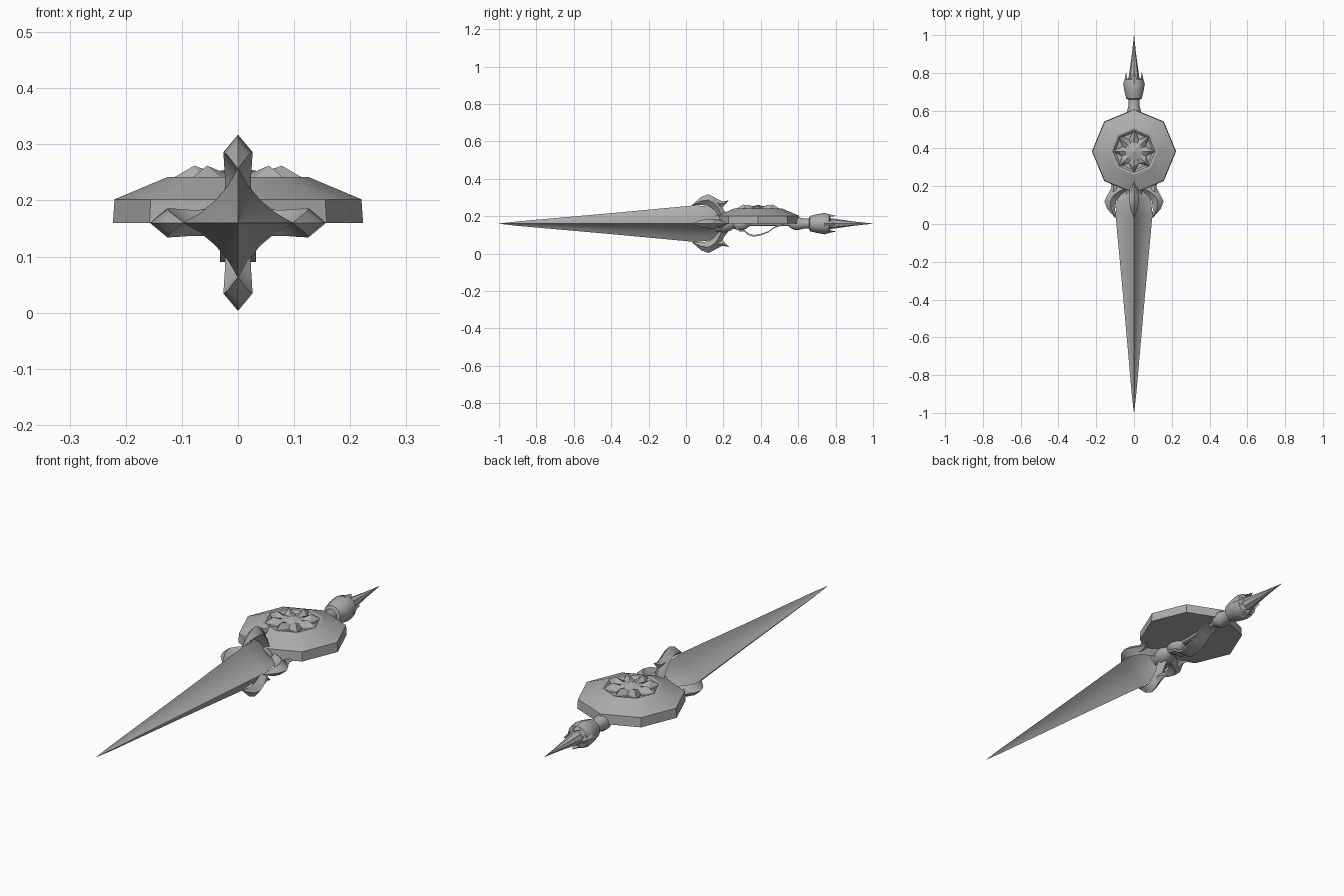
import bpy, bmesh, math
from mathutils import Vector, Matrix

if "Cube" in bpy.data.objects:
    bpy.data.objects.remove(bpy.data.objects["Cube"])

AXIS_Z = 0.16      # height of the lance axis
SHIELD_Y = 0.385   # centre of the octagonal guard

steel = bpy.data.materials.new("grey_steel")
steel.diffuse_color = (0.42, 0.42, 0.42, 1)
steel.use_nodes = True
steel.node_tree.nodes["Principled BSDF"].inputs["Base Color"].default_value = steel.diffuse_color


def finish(name, bm, angle=30):
    bmesh.ops.remove_doubles(bm, verts=bm.verts, dist=1e-5)
    bmesh.ops.recalc_face_normals(bm, faces=bm.faces)
    me = bpy.data.meshes.new(name)
    bm.to_mesh(me)
    bm.free()
    me.materials.append(steel)
    ob = bpy.data.objects.new(name, me)
    bpy.context.collection.objects.link(ob)
    bpy.ops.object.select_all(action='DESELECT')
    ob.select_set(True)
    bpy.context.view_layer.objects.active = ob
    bpy.ops.object.shade_smooth_by_angle(angle=math.radians(angle))
    return ob


def loft(bm, rings):
    """Skin a list of equal-length rings and cap both ends."""
    loops = [[bm.verts.new(p) for p in r] for r in rings]
    n = len(loops[0])
    for a, b in zip(loops, loops[1:]):
        for i in range(n):
            j = (i + 1) % n
            bm.faces.new((a[i], a[j], b[j], b[i]))
    bm.faces.new(loops[0])
    bm.faces.new(loops[-1])


def lathe(name, profile, sides=10):
    """Turn (y, radius) points about the lance axis."""
    bm = bmesh.new()
    loft(bm, [[(r * math.cos(2 * math.pi * k / sides), y,
                AXIS_Z + r * math.sin(2 * math.pi * k / sides))
               for k in range(sides)] for y, r in profile])
    return finish(name, bm, 40)


# Blade: four-edged hollow-ground cross-section
quarter = [(1, 0), (.7, .17), (.41, .41), (.17, .7)]
section = []
for k in range(4):
    c, s = round(math.cos(k * math.pi / 2)), round(math.sin(k * math.pi / 2))
    section += [(x * c - z * s, x * s + z * c) for x, z in quarter]
bm = bmesh.new()
loft(bm, [[(x * r, y, AXIS_Z + z * r) for x, z in section]
          for y, r in [(-1, .0006), (-.9, .012), (-.4, .056), (.05, .098),
                       (.13, .09), (.19, .045)]])
finish("blade", bm)

# Claws: (outer y, outer r, inner y, inner r, half width)
claw_stations = [
    (.03, .098, .031, .097, .001), (.08, .142, .08, .1, .019),
    (.12, .157, .12, .095, .026), (.155, .14, .15, .075, .025),
    (.18, .11, .165, .05, .023), (.205, .07, .17, .03, .024),
    (.235, .03, .18, .0, .022)]
for k, side in enumerate(("top", "left", "bottom", "right")):
    bm = bmesh.new()
    rings = []
    for yo, ro, yi, ri, w in claw_stations:
        ym, rm = (yo + yi) / 2, (ro + ri) / 2
        rings.append([(0, yo, ro), (w, ym, rm), (0, yi, ri), (-w, ym, rm)])
    loft(bm, rings)
    # swept-back spur
    loft(bm, [[(0, .155, .138), (.018, .17, .11), (0, .185, .085), (-.018, .17, .11)],
              [(0, .195, .118), (.01, .197, .107), (0, .203, .095), (-.01, .197, .107)],
              [(0, .228, .125), (.0005, .2285, .1245), (0, .229, .124), (-.0005, .2285, .1245)]])
    bm.transform(Matrix.Translation((0, 0, AXIS_Z)) @ Matrix.Rotation(k * math.pi / 2, 4, 'Y'))
    finish(side + "_claw", bm, 45)

# Turned parts along the shaft
lathe("hub", [(.16, .045), (.2, .052), (.235, .04), (.255, .028), (.275, .036),
              (.3, .038), (.32, .03), (.34, .014)])
lathe("grip", [(.33, .013), (.57, .013)], 8)
lathe("neck", [(.55, .018), (.575, .034), (.6, .036), (.63, .028), (.67, .028)])
lathe("pommel", [(.658, .03), (.664, .041), (.7, .05), (.735, .056), (.765, .049),
                 (.772, .03)], 12)
lathe("rear_spike", [(.76, .031), (.8, .025), (.9, .011), (1, .0005)], 8)

# Pommel crown teeth
bm = bmesh.new()
for k in range(4):
    tooth = bmesh.new()
    loft(tooth, [[(-.03, .738, .045), (.03, .738, .045), (0, .738, .058)],
                 [(-.018, .77, .036), (.018, .77, .036), (0, .77, .049)],
                 [(-.0005, .802, .041), (.0005, .802, .041), (0, .802, .042)]])
    tooth.transform(Matrix.Translation((0, 0, AXIS_Z)) @ Matrix.Rotation(k * math.pi / 2, 4, 'Y'))
    me = bpy.data.meshes.new("tooth")
    tooth.to_mesh(me)
    tooth.free()
    bm.from_mesh(me)
    bpy.data.meshes.remove(me)
finish("pommel_crown", bm)


def polar(r, step, z):
    """Point on the guard; step counts eighths of a turn."""
    a = step * math.pi / 4
    return Vector((r * math.cos(a), SHIELD_Y + r * math.sin(a), z))


# Octagonal guard with a recessed centre
bm = bmesh.new()
loft(bm, [[polar(r, k, z) for k in range(8)] for r, z in
          [(.223, .16), (.22, .202), (.125, .242), (.112, .24), (.1, .228)]])
finish("guard", bm, 20)

# Sun ornament: eight ridged rays around a domed boss
bm = bmesh.new()
for k in range(8):
    tip, ridge = polar(.114, k, .241), polar(.078, k, .262)
    root = polar(.045, k, .25)
    left, right = polar(.068, k - .5, .236), polar(.068, k + .5, .236)
    centre = Vector((0, SHIELD_Y, .26))
    bl, br = polar(.045, k - .5, .246), polar(.045, k + .5, .246)
    for f in ((tip, ridge, left), (tip, right, ridge), (ridge, root, bl, left),
              (ridge, right, br, root), (root, centre, bl), (root, br, centre)):
        bm.faces.new([bm.verts.new(p) for p in f])
    # skirt closing the rays down to the recess
    for a, b in ((left, tip), (tip, right)):
        low = [Vector((p.x, p.y, .227)) for p in (b, a)]
        bm.faces.new([bm.verts.new(p) for p in (a, b, *low)])
finish("sun_ornament", bm, 20)

# Knuckle strap under the guard
path = [(.265, .135), (.285, .118), (.31, .118), (.33, .1), (.36, .09),
        (.4, .097), (.44, .112), (.47, .135), (.5, .145), (.53, .158)]
bm = bmesh.new()
loft(bm, [[(-.032, y, z), (.032, y, z), (.032, y + .003, z + .009),
           (-.032, y + .003, z + .009)] for y, z in path])
finish("knuckle_strap", bm)
